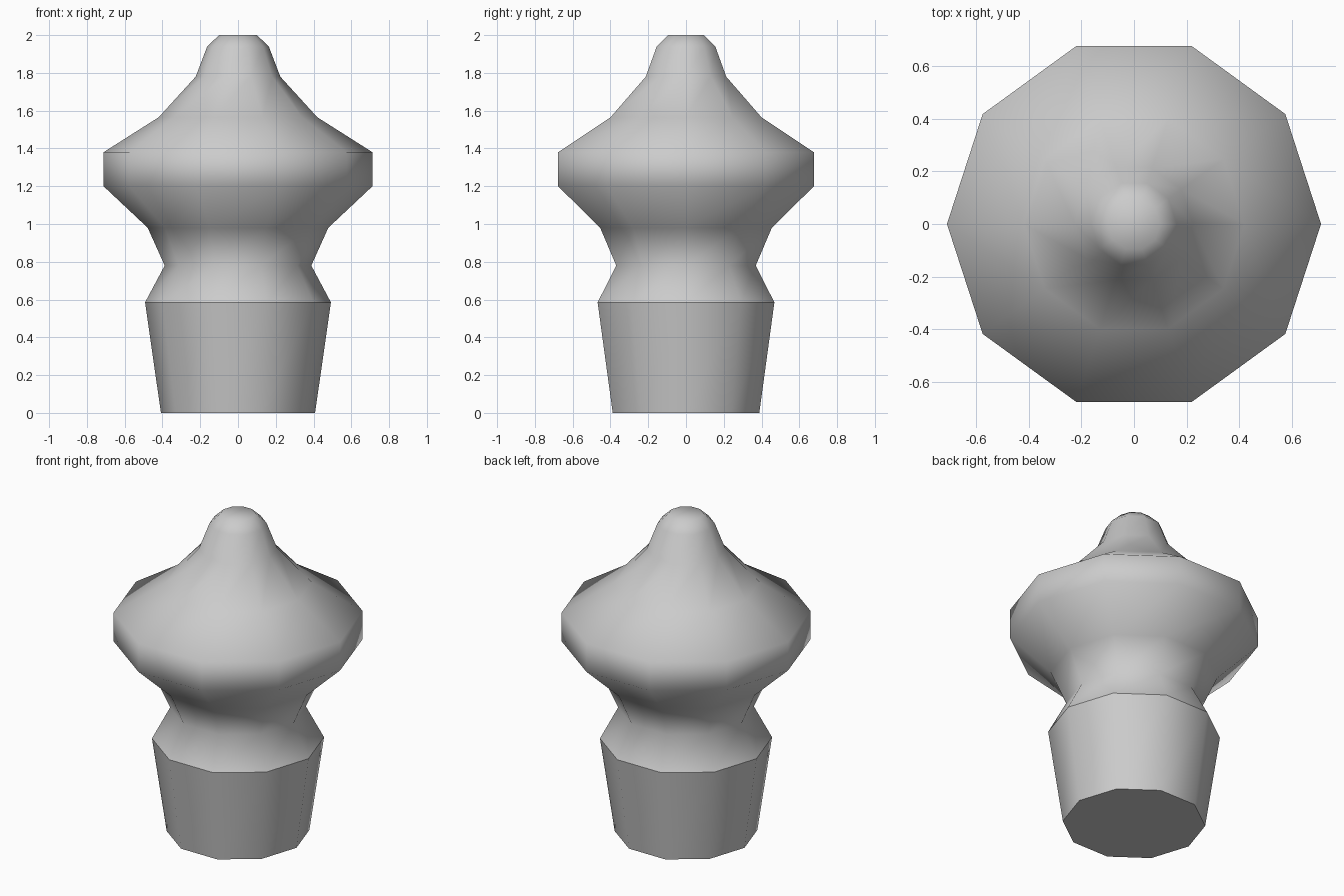
import bpy, bmesh
from math import cos, sin, tau

if "Cube" in bpy.data.objects:
    bpy.data.objects.remove(bpy.data.objects["Cube"])

SIDES = 10
# profile as (radius, height), bottom to top
PROFILE = [(0.408, 0), (0.492, 0.585), (0.388, 0.78), (0.478, 0.98), (0.712, 1.2),
           (0.712, 1.38), (0.42, 1.565), (0.224, 1.78), (0.163, 1.94), (0.1, 2.0)]
SHARP_RINGS = (0, 1)  # crisp edges at the foot and the collar

bm = bmesh.new()
rings = [[bm.verts.new((r * cos(tau * i / SIDES), r * sin(tau * i / SIDES), z))
          for i in range(SIDES)] for r, z in PROFILE]

# turned walls
for low, high in zip(rings, rings[1:]):
    for i in range(SIDES):
        j = (i + 1) % SIDES
        bm.faces.new((low[i], low[j], high[j], high[i]))

# flat bottom and rounded-looking tip
bm.faces.new(rings[0][::-1])
bm.faces.new(rings[-1])

for face in bm.faces:
    face.smooth = True
for k in SHARP_RINGS:
    for i in range(SIDES):
        bm.edges.get((rings[k][i], rings[k][(i + 1) % SIDES])).smooth = False

mesh = bpy.data.meshes.new("turned_finial")
bm.to_mesh(mesh)
bm.free()
bpy.context.collection.objects.link(bpy.data.objects.new("turned_finial", mesh))
